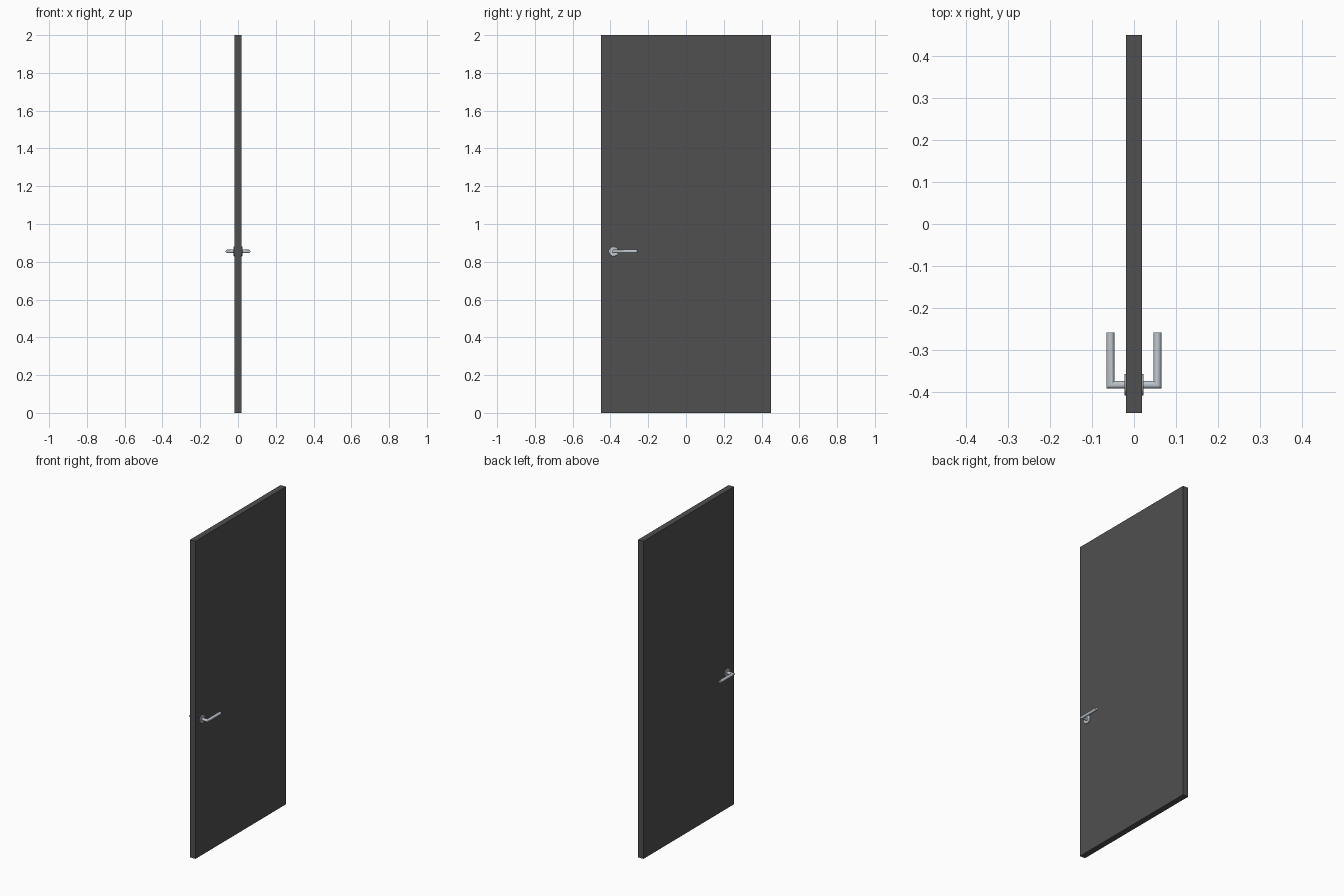
import bpy, bmesh, math
from mathutils import Vector

if "Cube" in bpy.data.objects:
    bpy.data.objects.remove(bpy.data.objects["Cube"])


def material(name, rgb):
    m = bpy.data.materials.new(name)
    m.diffuse_color = (*rgb, 1)
    m.use_nodes = True
    m.node_tree.nodes["Principled BSDF"].inputs["Base Color"].default_value = m.diffuse_color
    return m


charcoal = material("charcoal", (0.08, 0.08, 0.08))
steel = material("brushed_steel", (0.52, 0.57, 0.62))
HY, HZ = -0.383, 0.855   # handle spindle position


def finish(bm, name, mat):
    bmesh.ops.recalc_face_normals(bm, faces=bm.faces)
    me = bpy.data.meshes.new(name)
    bm.to_mesh(me)
    bm.free()
    me.materials.append(mat)
    ob = bpy.data.objects.new(name, me)
    bpy.context.collection.objects.link(ob)
    return ob


def smooth(ob):
    bpy.ops.object.select_all(action='DESELECT')
    ob.select_set(True)
    bpy.context.view_layer.objects.active = ob
    bpy.ops.object.shade_smooth_by_angle(angle=math.radians(35))


def loft(name, rings, mat):
    # skin a list of closed rings and cap both ends
    bm = bmesh.new()
    vr = [[bm.verts.new(p) for p in r] for r in rings]
    n = len(vr[0])
    for a, b in zip(vr, vr[1:]):
        for i in range(n):
            j = (i + 1) % n
            bm.faces.new((a[i], a[j], b[j], b[i]))
    bm.faces.new(vr[0])
    bm.faces.new(vr[-1])
    smooth(finish(bm, name, mat))


# door slab
bm = bmesh.new()
bmesh.ops.create_cube(bm, size=1)
for v in bm.verts:
    v.co = Vector((v.co.x * 0.037, v.co.y * 0.9, v.co.z * 2 + 1))
finish(bm, "door_slab", charcoal)

N = 32
circle = [(math.cos(t * math.tau / N), math.sin(t * math.tau / N)) for t in range(N)]
for s, side in ((1, "right"), (-1, "left")):
    # round rose plate with a small bevelled rim
    loft("rose_" + side,
         [[(s * x, HY + r * c, HZ + r * d) for c, d in circle]
          for x, r in ((0.016, 0.026), (0.0215, 0.026), (0.023, 0.0245))], steel)

    # L-shaped lever: straight stem, mitred corner, grip with softened tip
    R, X, TIP = 0.0093, 0.056, -0.258
    rings = [[(s * 0.016, HY + R * c, HZ + R * d) for c, d in circle],
             [(s * (X - R * c), HY + R * c, HZ + R * d) for c, d in circle]]
    for y, r in ((TIP - 0.001, R), (TIP, R - 0.001)):
        rings.append([(s * (X - r * c), y, HZ + r * d) for c, d in circle])
    loft("lever_" + side, rings, steel)
